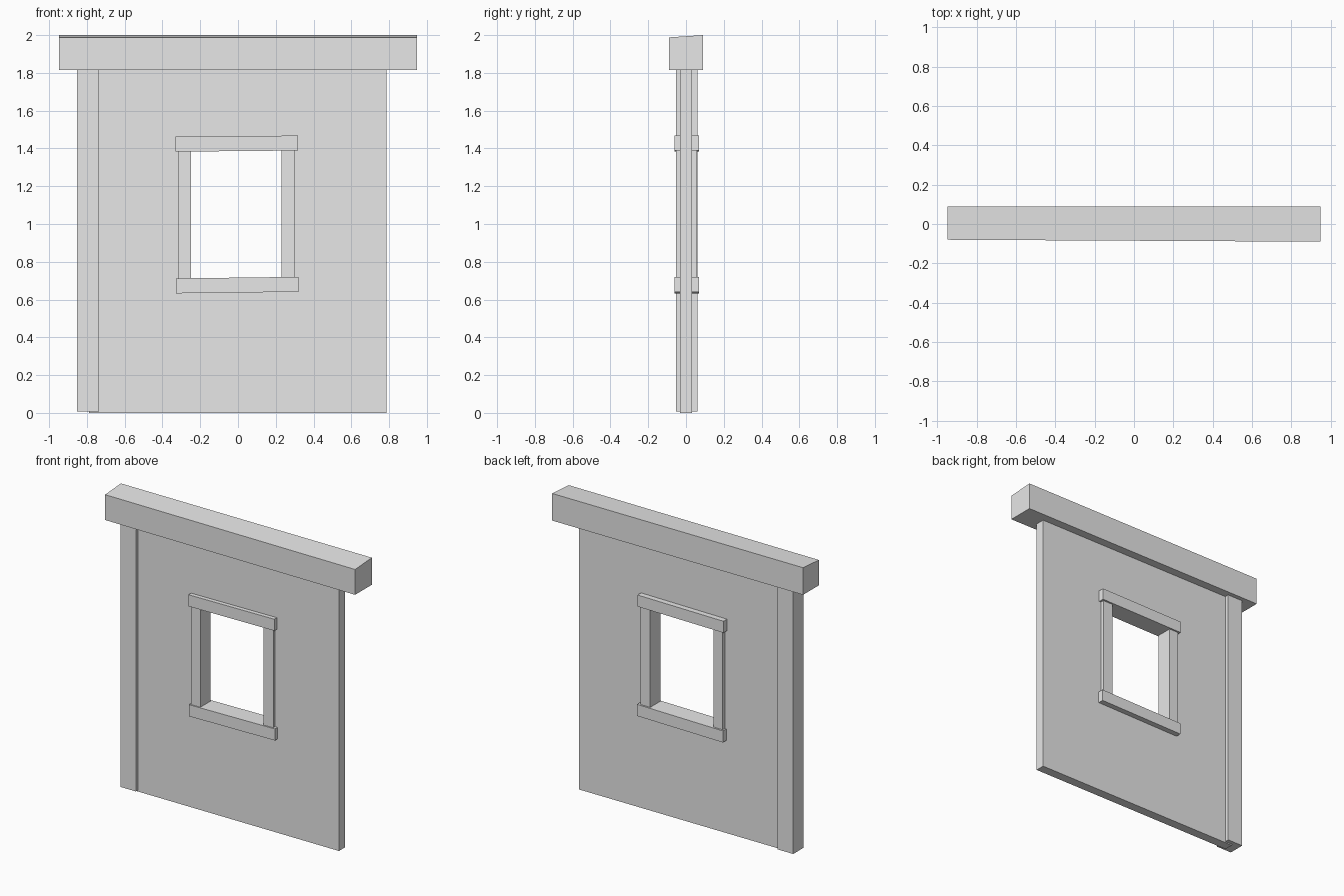
import bpy
import bmesh

cube = bpy.data.objects.get("Cube")
if cube:
    bpy.data.objects.remove(cube, do_unlink=True)

# One plain grey for everything
grey = bpy.data.materials.new("plain grey")
grey.use_nodes = True
color = (0.8, 0.8, 0.8, 1)
grey.diffuse_color = color
grey.node_tree.nodes["Principled BSDF"].inputs["Base Color"].default_value = color


def finish(name, bm):
    bmesh.ops.recalc_face_normals(bm, faces=bm.faces)
    mesh = bpy.data.meshes.new(name)
    bm.to_mesh(mesh)
    bm.free()
    mesh.materials.append(grey)
    obj = bpy.data.objects.new(name, mesh)
    bpy.context.collection.objects.link(obj)
    return obj


def timber(name, xs, ys, zs, rise=0, back_rise=0, skew=0):
    """Rough-hewn box: its +x end is lifted, its back top raised, its front skewed."""
    bm = bmesh.new()
    bmesh.ops.create_cube(bm, size=1)
    for v in bm.verts:
        right, back, top = (c > 0 for c in v.co)
        v.co = (xs[right], ys[back], zs[top])
        if right:
            v.co.z += rise
        if back and top:
            v.co.z += back_rise
        if not (right or back):
            v.co.y += skew
    return finish(name, bm)


def wall_panel(name, outer, inner, ys):
    """Slab with a rectangular opening; rectangles are x0, x1, z0, z1."""
    bm = bmesh.new()

    def ring(rect, y):
        x0, x1, z0, z1 = rect
        return [bm.verts.new((x, y, z)) for x, z in ((x0, z0), (x1, z0), (x1, z1), (x0, z1))]

    rings = [ring(outer, ys[0]), ring(outer, ys[1]), ring(inner, ys[1]), ring(inner, ys[0])]
    for a, b in zip(rings, rings[1:] + rings[:1]):
        for i in range(4):
            j = (i + 1) % 4
            bm.faces.new((a[i], a[j], b[j], b[i]))
    return finish(name, bm)


# Wall slab with the window opening
wall_panel("wall_panel", (-0.79, 0.785, 0, 1.83), (-0.28, 0.26, 0.69, 1.41), (-0.032, 0.032))

# Corner post and top beam
timber("corner_post", (-0.852, -0.735), (-0.053, 0.06), (0.008, 1.83))
timber("top_beam", (-0.948, 0.948), (-0.09, 0.09), (1.815, 1.988), back_rise=0.012, skew=0.01)

# Window frame
jamb_y = (-0.052, 0.058)
timber("window_jamb_right", (-0.318, -0.248), jamb_y, (0.7, 1.4))
timber("window_jamb_left", (0.23, 0.303), jamb_y, (0.7, 1.4))
rail_y = (-0.06, 0.07)
timber("window_lintel", (-0.332, 0.317), rail_y, (1.383, 1.462), rise=0.006)
timber("window_sill", (-0.328, 0.321), rail_y, (0.633, 0.712), rise=0.008)
